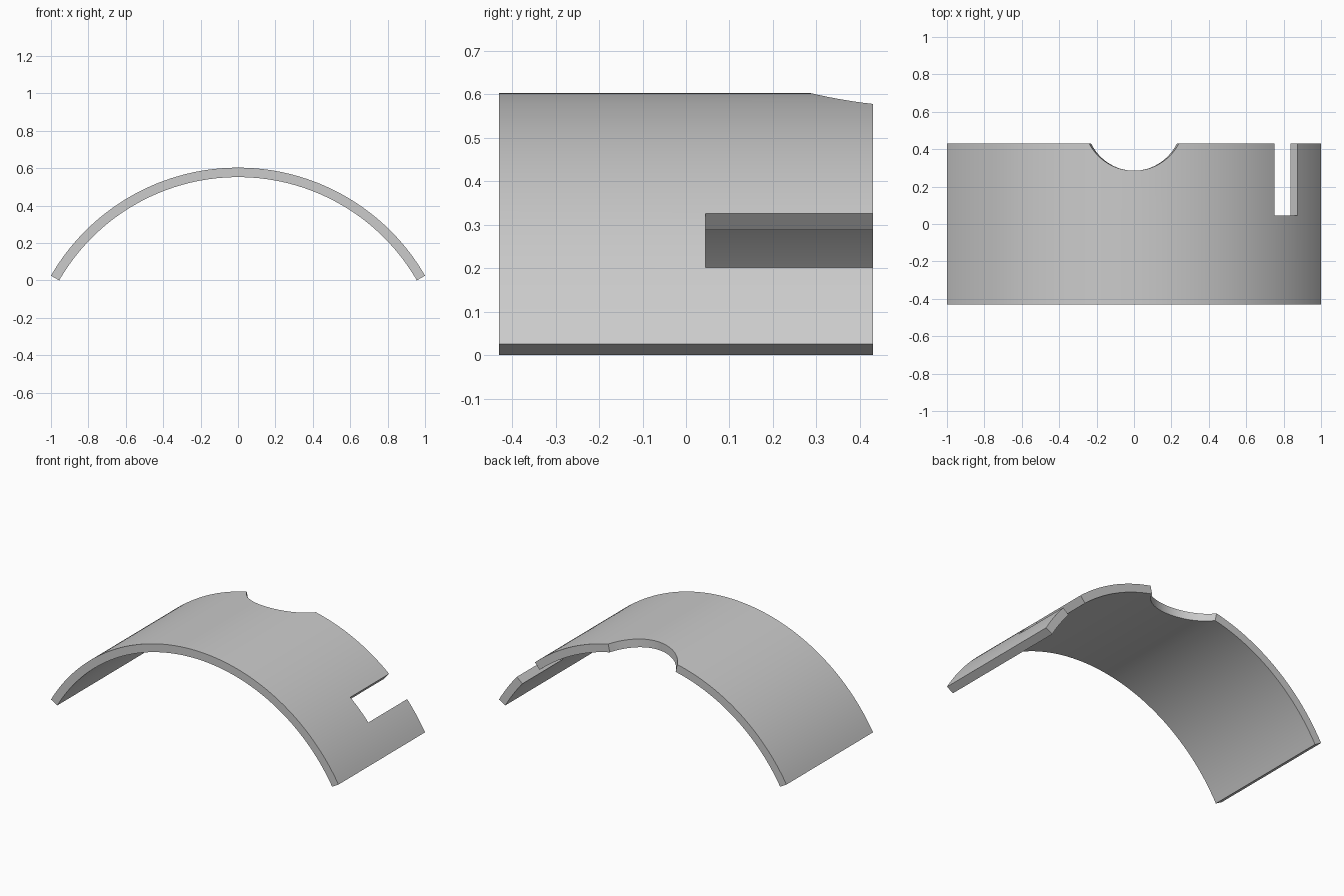
import bpy, bmesh
from math import sin, cos, radians, degrees, asin, sqrt

cube = bpy.data.objects.get("Cube")
if cube:
    bpy.data.objects.remove(cube, do_unlink=True)

R_OUT, R_IN = 1.1547, 1.104      # shell radii
AXIS_Z = -0.552                  # height of the arc centre
HALF_ANGLE = 60
FRONT, BACK = -0.43, 0.43
SLOT_START, SLOT_END, SLOT_Y = 40.5, 49.3, 0.045
NOTCH_R, NOTCH_Y = 0.271, 0.556  # round notch in the back edge
NOTCH_HALF = degrees(asin(sqrt(NOTCH_R ** 2 - (NOTCH_Y - BACK) ** 2) / R_OUT))


def back_edge(angle):
    """Back limit of the shell at an angle from the crown."""
    if abs(angle) >= NOTCH_HALF:
        return BACK
    return min(BACK, NOTCH_Y - sqrt(NOTCH_R ** 2 - (R_OUT * sin(radians(angle))) ** 2))


def span(start, end, steps):
    return [start + (end - start) * i / steps for i in range(steps)]


# Angular stations, with breaks at the notch and slot edges
angles = (span(-HALF_ANGLE, -NOTCH_HALF, 32) + span(-NOTCH_HALF, NOTCH_HALF, 32)
          + span(NOTCH_HALF, SLOT_START, 20) + span(SLOT_START, SLOT_END, 6)
          + span(SLOT_END, HALF_ANGLE, 7) + [HALF_ANGLE])

# Outer skin in two strips; the back strip skips the slot
bm = bmesh.new()
rows = []
for a in angles:
    x, z = R_OUT * sin(radians(a)), R_OUT * cos(radians(a))
    rows.append([bm.verts.new((x, y, z)) for y in (FRONT, SLOT_Y, back_edge(a))])
for i, (p, q) in enumerate(zip(rows, rows[1:])):
    middle = (angles[i] + angles[i + 1]) / 2
    bm.faces.new((p[0], q[0], q[1], p[1]))
    if not SLOT_START < middle < SLOT_END:
        bm.faces.new((p[1], q[1], q[2], p[2]))
bmesh.ops.delete(bm, geom=[v for v in bm.verts if not v.link_faces], context='VERTS')

# Thicken radially towards the arc centre, keeping the outer skin
outer = bm.faces[:]
result = bmesh.ops.extrude_face_region(bm, geom=outer, use_keep_orig=True)
for v in result["geom"]:
    if isinstance(v, bmesh.types.BMVert):
        v.co.x *= R_IN / R_OUT
        v.co.z *= R_IN / R_OUT
bmesh.ops.recalc_face_normals(bm, faces=bm.faces[:])
bmesh.ops.translate(bm, verts=bm.verts[:], vec=(0, 0, AXIS_Z))

mesh = bpy.data.meshes.new("curved_shell")
bm.to_mesh(mesh)
bm.free()
shell = bpy.data.objects.new("curved_shell", mesh)
bpy.context.collection.objects.link(shell)

# Single grey material
grey = bpy.data.materials.new("light_grey")
grey.use_nodes = True
colour = (0.6, 0.6, 0.6, 1)
grey.diffuse_color = colour
grey.node_tree.nodes["Principled BSDF"].inputs["Base Color"].default_value = colour
mesh.materials.append(grey)

# Smooth curve with crisp rims
bpy.ops.object.select_all(action='DESELECT')
shell.select_set(True)
bpy.context.view_layer.objects.active = shell
bpy.ops.object.shade_smooth_by_angle(angle=radians(30))
